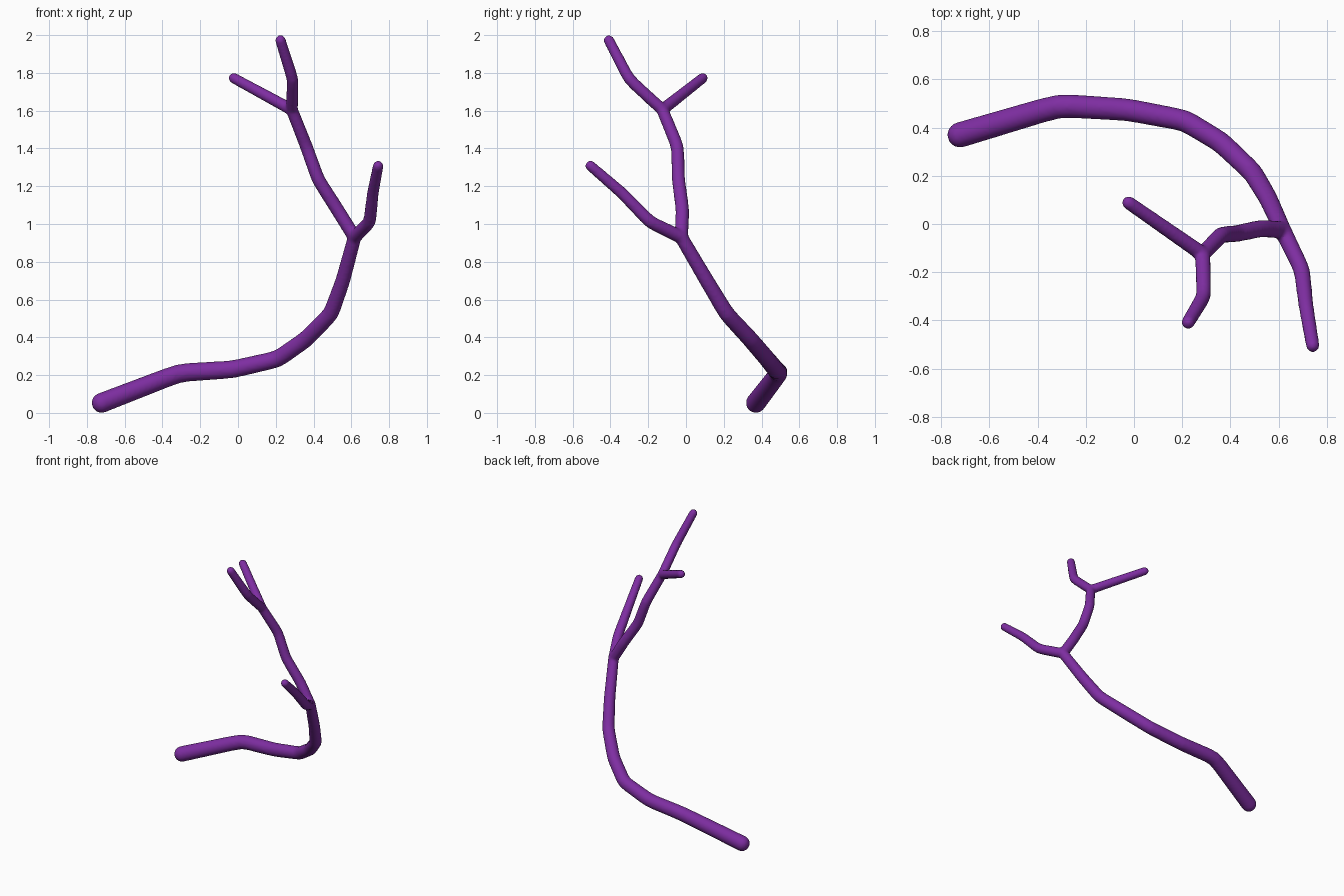
import bpy, bmesh
from mathutils import Vector, Matrix

if "Cube" in bpy.data.objects:
    bpy.data.objects.remove(bpy.data.objects["Cube"])

# Each path: (x, y, z, radius)
fork_low = (0.617, -0.025, 0.93, 0.036)
fork_high = (0.285, -0.125, 1.605, 0.032)
paths = [
    # main stem
    [(-0.722, 0.37, 0.053, 0.053), (-0.31, 0.492, 0.212, 0.049), (-0.03, 0.475, 0.23, 0.047),
     (0.21, 0.43, 0.285, 0.045), (0.36, 0.34, 0.39, 0.044), (0.492, 0.215, 0.525, 0.042),
     (0.555, 0.11, 0.70, 0.039), fork_low],
    # short side branch
    [fork_low, (0.697, -0.19, 1.01, 0.034), (0.714, -0.34, 1.165, 0.031), (0.742, -0.505, 1.307, 0.028)],
    # upper stem
    [fork_low, (0.53, -0.018, 1.07, 0.036), (0.425, -0.04, 1.235, 0.035),
     (0.362, -0.045, 1.41, 0.034), fork_high],
    # two top twigs
    [fork_high, (0.29, -0.30, 1.765, 0.031), (0.225, -0.408, 1.972, 0.028)],
    [fork_high, (-0.022, 0.088, 1.772, 0.028)],
]


def soften(path):
    """Cut the corners of a path, keeping its ends."""
    pts = [Vector(p) for p in path]
    out = [pts[0]]
    for a, b, c in zip(pts, pts[1:], pts[2:]):
        out += [b.lerp(a, 0.18), b.lerp((a + c) / 2, 0.07), b.lerp(c, 0.18)]
    return out + [pts[-1]]


def add_limb(bm, path):
    """Tapered segments with round joints and ends."""
    pts = soften(path)
    for p in pts:
        bmesh.ops.create_uvsphere(bm, u_segments=24, v_segments=16, radius=p[3],
                                  matrix=Matrix.Translation(p.to_3d()))
    for a, b in zip(pts, pts[1:]):
        axis = b.to_3d() - a.to_3d()
        place = Matrix.Translation((a.to_3d() + b.to_3d()) / 2) @ axis.to_track_quat('Z', 'Y').to_matrix().to_4x4()
        bmesh.ops.create_cone(bm, cap_ends=True, segments=24, radius1=a[3], radius2=b[3],
                              depth=axis.length, matrix=place)


bm = bmesh.new()
for path in paths:
    add_limb(bm, path)
mesh = bpy.data.meshes.new("branch")
bm.to_mesh(mesh)
bm.free()
branch = bpy.data.objects.new("branch", mesh)
bpy.context.collection.objects.link(branch)

# Colour
purple = bpy.data.materials.new("purple")
purple.diffuse_color = (0.21, 0.027, 0.36, 1)
purple.use_nodes = True
purple.node_tree.nodes["Principled BSDF"].inputs["Base Color"].default_value = purple.diffuse_color
mesh.materials.append(purple)

# Fuse the limbs into one smooth skin
fuse = branch.modifiers.new("fuse", 'REMESH')
fuse.mode = 'VOXEL'
fuse.voxel_size = 0.009
fuse.use_smooth_shade = True
relax = branch.modifiers.new("relax", 'SMOOTH')
relax.factor = 0.5
relax.iterations = 5
